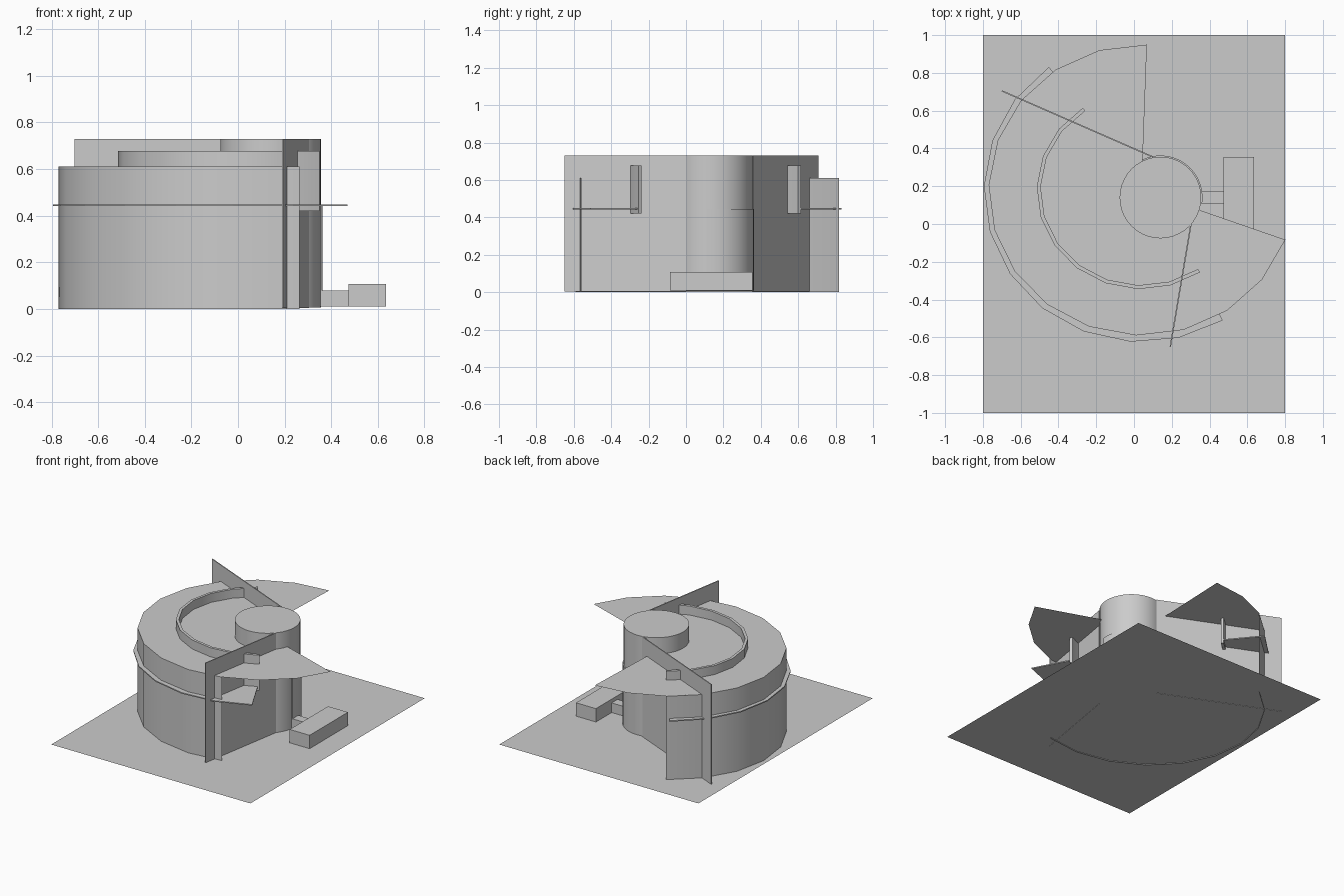
import bpy, bmesh, math
from mathutils import Vector

old = bpy.data.objects.get("Cube")
if old:
    bpy.data.objects.remove(old, do_unlink=True)

grey = bpy.data.materials.new("plain_grey")
grey.use_nodes = True
colour = (0.6, 0.6, 0.6, 1)
grey.diffuse_color = colour
grey.node_tree.nodes["Principled BSDF"].inputs["Base Color"].default_value = colour

CENTRE = Vector((0.04, 0.18))   # centre of the curved ramps
POST = Vector((0.14, 0.14))     # centre of the round core
FLOOR, TOP = 0.006, 0.73


def arc(rx, ry, start, end, steps, c=CENTRE):
    """Points on an elliptical arc, angles in degrees."""
    angles = [math.radians(start + (end - start) * i / steps) for i in range(steps + 1)]
    return [(c.x + rx * math.cos(a), c.y + ry * math.sin(a)) for a in angles]


def finish(name, bm, smooth=False):
    mesh = bpy.data.meshes.new(name)
    bm.to_mesh(mesh)
    bm.free()
    mesh.materials.append(grey)
    obj = bpy.data.objects.new(name, mesh)
    bpy.context.collection.objects.link(obj)
    if smooth:
        bpy.ops.object.select_all(action='DESELECT')
        obj.select_set(True)
        bpy.context.view_layer.objects.active = obj
        bpy.ops.object.shade_smooth_by_angle(angle=math.radians(30))
    return obj


def sheet(name, points, z):
    """Flat outline without thickness, facing up."""
    bm = bmesh.new()
    face = bm.faces.new([bm.verts.new((x, y, z)) for x, y in points])
    face.normal_update()
    if face.normal.z < 0:
        face.normal_flip()
    return finish(name, bm)


def band(name, inner, outer, z0, z1, smooth=False):
    """Solid strip between two matching paths."""
    bm = bmesh.new()
    rings = [[bm.verts.new((*p, z)) for p, z in
              ((a, z0), (b, z0), (b, z1), (a, z1))] for a, b in zip(inner, outer)]
    for r, s in zip(rings, rings[1:]):
        for i in range(4):
            j = (i + 1) % 4
            bm.faces.new((r[i], r[j], s[j], s[i]))
    bm.faces.new(rings[0])
    bm.faces.new(rings[-1])
    bmesh.ops.recalc_face_normals(bm, faces=bm.faces)
    return finish(name, bm, smooth)


def box(name, x0, x1, y0, y1, z0, z1):
    return band(name, [(x0, y0), (x1, y0)], [(x0, y1), (x1, y1)], z0, z1)


def fin(name, a, b):
    """Thin upright plate between two plan points."""
    a, b = Vector(a), Vector(b)
    side = (b - a).orthogonal().normalized() * 0.0035
    return band(name, [a - side, b - side], [a + side, b + side], 0.004, TOP)


# Ground and upper deck
sheet("ground", [(-0.8, -1), (0.8, -1), (0.8, 1), (-0.8, 1)], FLOOR)
sheet("upper_deck", [tuple(CENTRE)] + arc(0.81, 0.77, 88, 340, 14), 0.612)

# Curved walls and the gallery between them
band("outer_wall", arc(0.808, 0.768, 124, 286, 9), arc(0.81, 0.77, 124, 286, 9),
     0, 0.611, True)
band("inner_wall", arc(0.535, 0.505, 124, 304, 10), arc(0.555, 0.525, 124, 304, 10),
     0.42, 0.677, True)
band("gallery_floor", arc(0.535, 0.505, 124, 303, 10), arc(0.835, 0.805, 126, 301, 10),
     0.441, 0.449)

# Round core with its curved cladding
bm = bmesh.new()
bmesh.ops.create_cone(bm, cap_ends=True, segments=40, radius1=0.216, radius2=0.216,
                      depth=TOP - FLOOR)
bmesh.ops.translate(bm, verts=bm.verts, vec=(*POST, (TOP + FLOOR) / 2))
finish("core", bm, True)
band("core_cladding", arc(0.215, 0.215, -8, 116, 14, POST),
     arc(0.223, 0.223, -8, 116, 14, POST), 0.01, 0.445, True)

# Upright fins
fin("front_fin", (0.302, 0), (0.192, -0.65))
fin("back_fin", (0.1, 0.355), (-0.7, 0.705))

# Low annex and its link to the core
box("annex", 0.475, 0.635, -0.085, 0.355, 0.01, 0.107)
box("annex_link", 0.345, 0.475, 0.108, 0.175, 0.01, 0.08)
